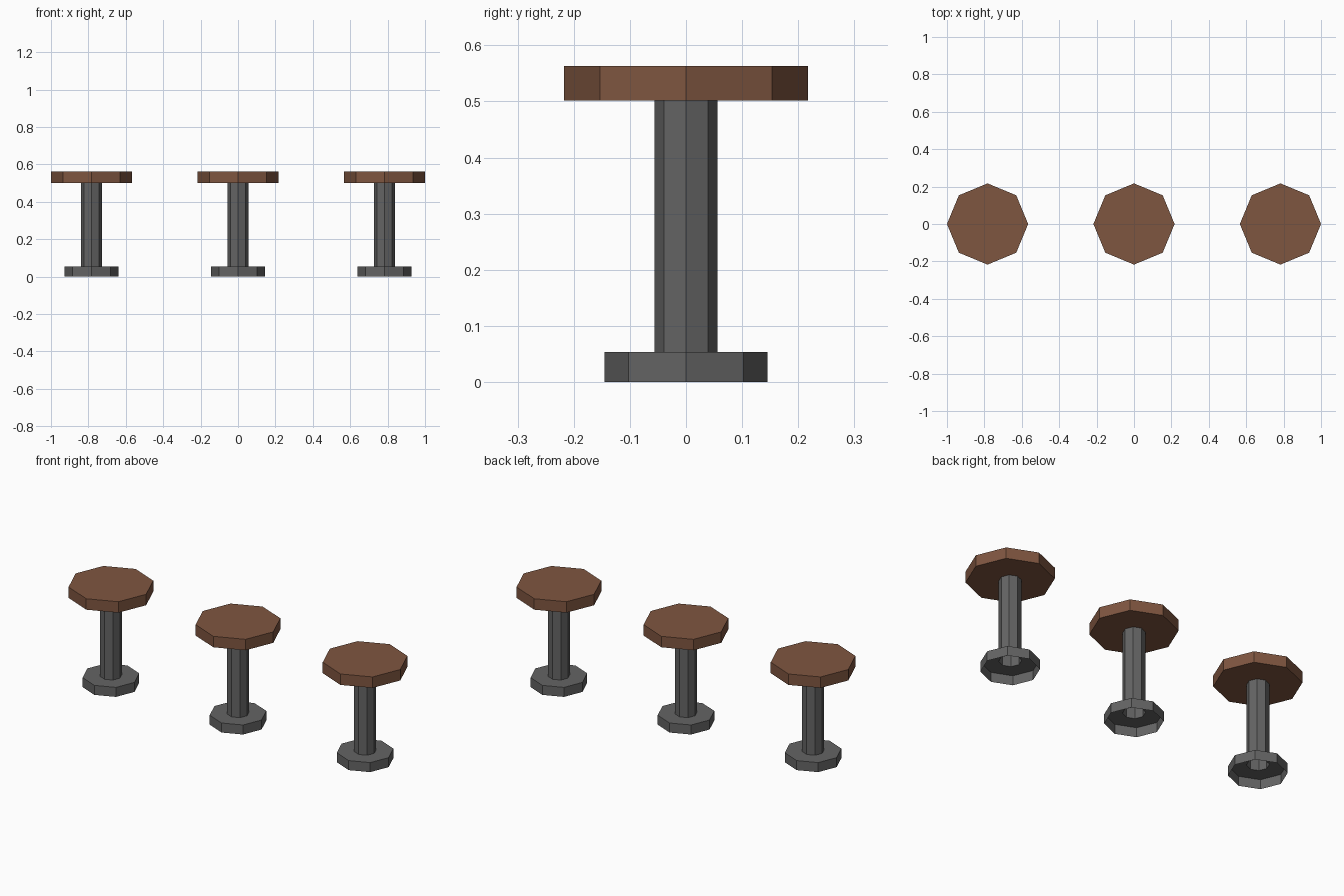
import bpy, bmesh, math

if "Cube" in bpy.data.objects:
    bpy.data.objects.remove(bpy.data.objects["Cube"])

SIDES = 8


def material(name, color):
    m = bpy.data.materials.new(name)
    m.diffuse_color = (*color, 1.0)
    m.use_nodes = True
    m.node_tree.nodes["Principled BSDF"].inputs["Base Color"].default_value = m.diffuse_color
    return m


wood = material("brown_seat", (0.212, 0.092, 0.051))
metal = material("dark_grey_metal", (0.127, 0.127, 0.127))


def lathe(name, profile, x, mat, cap_start=False, cap_end=False):
    """Eight-sided turned shape from (radius, z) points, listed bottom to top."""
    bm = bmesh.new()
    rings = []
    for r, z in profile:
        rings.append([bm.verts.new((r * math.cos(2 * math.pi * i / SIDES),
                                    r * math.sin(2 * math.pi * i / SIDES), z))
                      for i in range(SIDES)])
    for a, b in zip(rings, rings[1:]):
        for i in range(SIDES):
            j = (i + 1) % SIDES
            bm.faces.new((a[i], a[j], b[j], b[i]))
    if cap_start:
        bm.faces.new(rings[0][::-1])
    if cap_end:
        bm.faces.new(rings[-1])
    me = bpy.data.meshes.new(name)
    bm.to_mesh(me)
    bm.free()
    me.materials.append(mat)
    ob = bpy.data.objects.new(name, me)
    ob.location.x = x
    bpy.context.collection.objects.link(ob)
    return ob


# Row of three stools
for label, x in (("left", -0.783), ("middle", 0.0), ("right", 0.783)):
    # Hollow foot and post in one turned shell, open underneath
    lathe(label + "_pedestal",
          [(0.145, 0.0), (0.145, 0.053), (0.056, 0.053), (0.056, 0.502)],
          x, metal)
    # Thick seat disc
    lathe(label + "_seat", [(0.217, 0.502), (0.217, 0.563)], x, wood, True, True)
